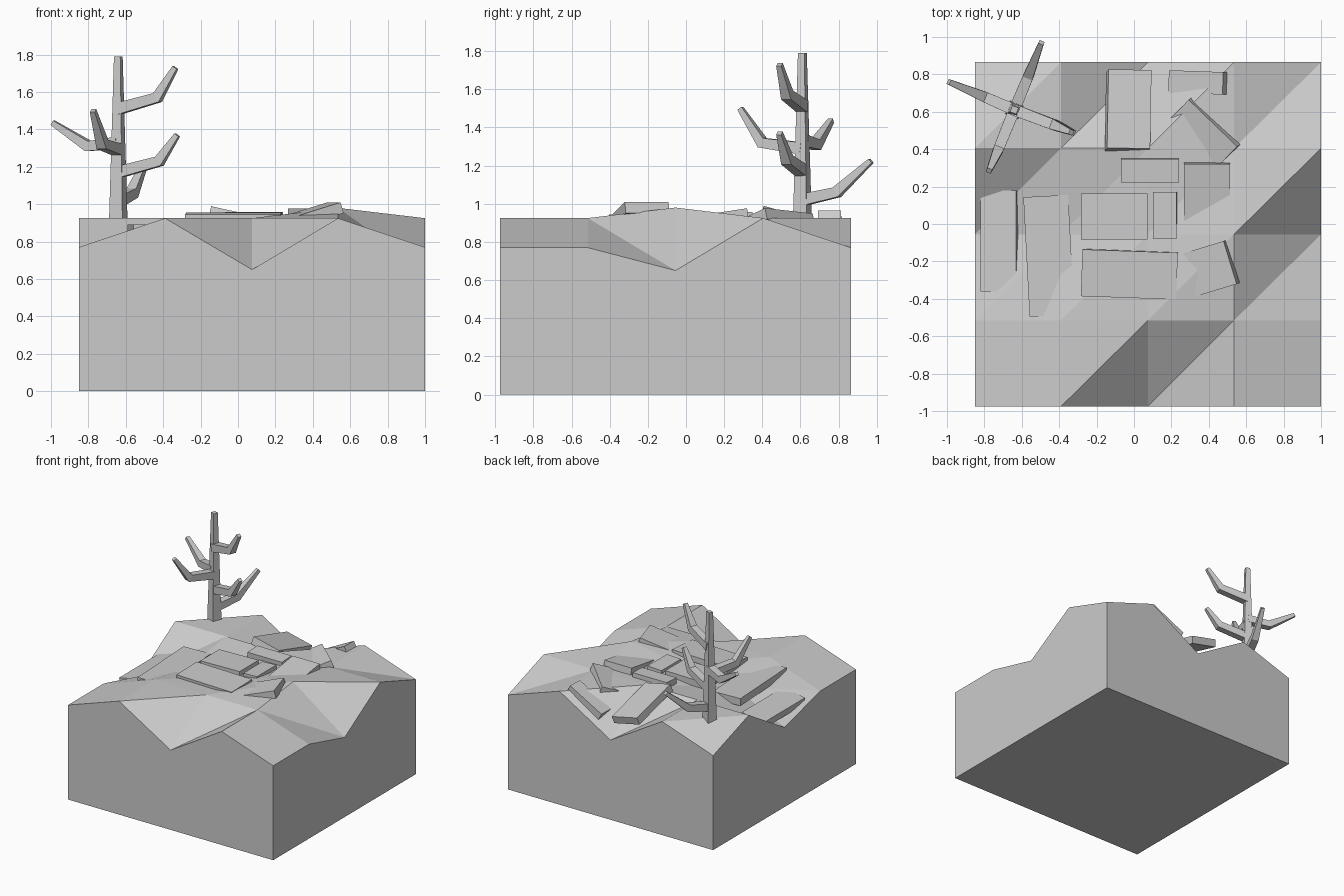
import bpy, bmesh
from math import radians
from mathutils import Vector, Matrix

if "Cube" in bpy.data.objects:
    bpy.data.objects.remove(bpy.data.objects["Cube"])


def make(name, bm):
    bmesh.ops.recalc_face_normals(bm, faces=bm.faces)
    mesh = bpy.data.meshes.new(name)
    bm.to_mesh(mesh)
    bm.free()
    ob = bpy.data.objects.new(name, mesh)
    bpy.context.collection.objects.link(ob)
    return ob


# ground block: coarse height grid on top, straight walls down to z = 0
xs = [-0.85, -0.39, 0.075, 0.535, 1.0]
ys = [-0.975, -0.515, -0.055, 0.405, 0.865]
heights = [
    [0.77, 0.925, 0.65, 0.925, 0.77],
    [0.77, 0.925, 0.925, 0.925, 0.77],
    [0.65, 0.86, 0.91, 0.98, 0.65],
    [0.925, 0.925, 0.925, 0.925, 0.925],
    [0.77, 0.925, 0.65, 0.925, 0.77],
]
bm = bmesh.new()
g = [[bm.verts.new((x, y, heights[j][i])) for i, x in enumerate(xs)]
     for j, y in enumerate(ys)]
for j in range(4):
    for i in range(4):
        bm.faces.new((g[j][i], g[j][i + 1], g[j + 1][i + 1]))
        bm.faces.new((g[j][i], g[j + 1][i + 1], g[j + 1][i]))
rim = (g[0][:4] + [g[j][4] for j in range(4)]
       + g[4][:0:-1] + [g[j][0] for j in range(4, 0, -1)])
foot = [bm.verts.new((v.co.x, v.co.y, 0)) for v in rim]
for k in range(16):
    n = (k + 1) % 16
    bm.faces.new((rim[k], foot[k], foot[n], rim[n]))
bm.faces.new(foot)
make("ground_block", bm)


# tilted stone slabs: centre of top, size, yaw, slope along local x and y
def slab(name, c, size, yaw, sx, sy, thick=0.06):
    rot = Matrix.Rotation(radians(yaw), 3, 'Z')
    ax = rot @ Vector((1, 0, sx))
    ay = rot @ Vector((0, 1, sy))
    up = ax.cross(ay).normalized()
    bm = bmesh.new()
    bmesh.ops.create_cube(bm, size=1)
    for v in bm.verts:
        p = v.co.copy()
        v.co = (Vector(c) + ax * p.x * size[0] + ay * p.y * size[1]
                + up * (p.z - 0.5) * thick)
    make(name, bm)


slabs = [
    ((-0.025, 0.615, 0.905), (0.23, 0.42), -1, -0.22, -0.28),
    ((0.33, 0.757, 0.89), (0.29, 0.12), -2, 0.52, 0.0),
    ((0.345, 0.46, 0.925), (0.36, 0.22), -44, 0.08, 0.35),
    ((0.085, 0.285, 0.955), (0.31, 0.125), 0, 0.0, 0.05),
    ((0.39, 0.145, 0.95), (0.245, 0.35), 0, 0.0, 0.15),
    ((-0.105, 0.04, 0.945), (0.355, 0.245), 0, 0.02, 0.0),
    ((0.165, 0.045, 0.945), (0.125, 0.25), 0, 0.05, 0.0),
    ((-0.025, -0.27, 0.95), (0.51, 0.25), -2, 0.0, 0.05),
    ((0.37, -0.25, 0.965), (0.30, 0.24), 17, 0.3, 0.0),
    ((-0.455, -0.17, 0.89), (0.24, 0.64), 3, 0.0, 0.0),
    ((-0.725, -0.09, 0.785), (0.19, 0.54), 0, 0.2, 0.0),
]
for k, s in enumerate(slabs):
    slab(f"stone_slab_{k + 1}", *s)


# four-sided tapering limb along a path
def limb(name, pts, widths, side):
    pts = [Vector(p) for p in pts]
    side = Vector(side).normalized()
    bm = bmesh.new()
    rings = []
    for k, p in enumerate(pts):
        t = (pts[min(k + 1, len(pts) - 1)] - pts[max(k - 1, 0)]).normalized()
        up = side.cross(t).normalized()
        h = widths[k] / 2
        rings.append([bm.verts.new(p + side * a * h + up * b * h)
                      for a, b in ((-1, -1), (1, -1), (1, 1), (-1, 1))])
    for r, s in zip(rings, rings[1:]):
        for k in range(4):
            n = (k + 1) % 4
            bm.faces.new((r[k], r[n], s[n], s[k]))
    bm.faces.new(rings[0])
    bm.faces.new(rings[-1])
    make(name, bm)


# dead tree: trunk and five bent branches
tx, ty = -0.64, 0.61
limb("tree_trunk", [(tx, ty, 0.88), (tx, ty, 1.79)], [0.078, 0.036], (0.93, -0.36, 0))
branches = [
    (1.51, (-0.43, 0.53, 1.57), (-0.335, 0.49, 1.73)),
    (1.17, (-0.42, 0.53, 1.23), (-0.325, 0.49, 1.37)),
    (1.33, (-0.80, 0.68, 1.31), (-0.99, 0.76, 1.435)),
    (1.29, (-0.725, 0.40, 1.32), (-0.775, 0.285, 1.50)),
    (1.02, (-0.565, 0.79, 1.06), (-0.495, 0.97, 1.225)),
]
for k, (z, elbow, tip) in enumerate(branches):
    limb(f"tree_branch_{k + 1}", [(tx, ty, z), elbow, tip],
         [0.062, 0.056, 0.028], (ty - elbow[1], elbow[0] - tx, 0))
